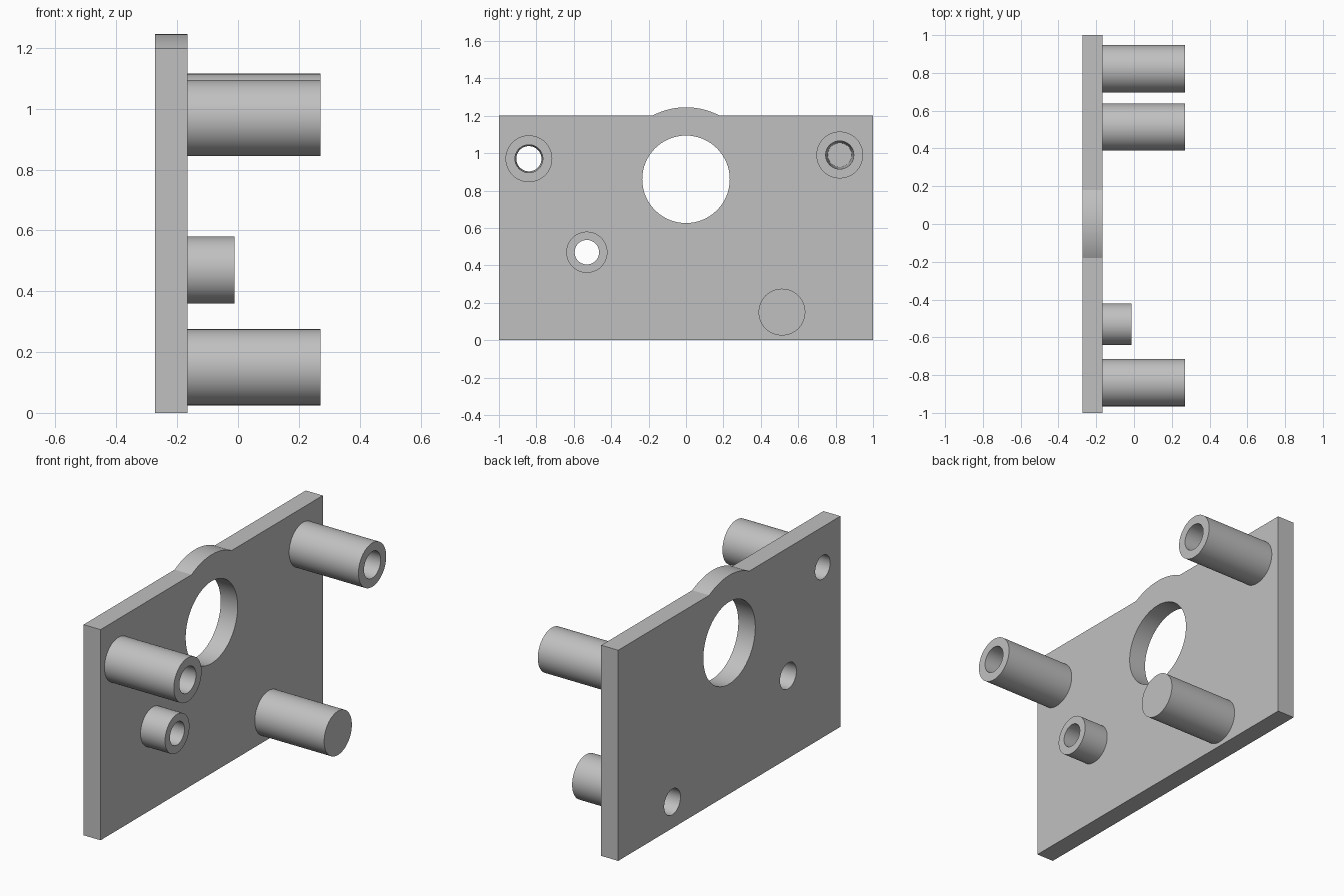
import bpy
import bmesh
import math
from mathutils import Matrix

cube = bpy.data.objects.get("Cube")
if cube:
    bpy.data.objects.remove(cube, do_unlink=True)

grey = bpy.data.materials.new("plain grey")
grey.use_nodes = True
colour = (0.53, 0.53, 0.53, 1)
grey.diffuse_color = colour
grey.node_tree.nodes["Principled BSDF"].inputs["Base Color"].default_value = colour

BACK, FACE, TIP = -0.273, -0.166, 0.271
HEIGHT = 1.2
OVER = 0.03  # cutters overshoot open ends


def add_object(name, bm):
    mesh = bpy.data.meshes.new(name)
    bmesh.ops.recalc_face_normals(bm, faces=bm.faces)
    bm.to_mesh(mesh)
    bm.free()
    mesh.materials.append(grey)
    obj = bpy.data.objects.new(name, mesh)
    bpy.context.collection.objects.link(obj)
    return obj


def rod(name, y, z, x0, x1, r0, r1=None):
    """Cylinder or cone along x, radius r0 at x0 and r1 at x1."""
    bm = bmesh.new()
    place = Matrix.Translation(((x0 + x1) / 2, y, z)) @ Matrix.Rotation(math.pi / 2, 4, "Y")
    bmesh.ops.create_cone(bm, cap_ends=True, segments=64, radius1=r0,
                          radius2=r1 or r0, depth=x1 - x0, matrix=place)
    return add_object(name, bm)


def cut(obj, cutter):
    mod = obj.modifiers.new("bore", "BOOLEAN")
    mod.operation = "DIFFERENCE"
    mod.solver = "EXACT"
    mod.object = cutter
    bpy.context.view_layer.objects.active = obj
    bpy.ops.object.modifier_apply(modifier=mod.name)


# Plate outline with an arched rise concentric with the big hole
hole_z, arch_r = 0.86, 0.385
half_angle = math.acos((HEIGHT - hole_z) / arch_r)
outline = [(-1, 0), (1, 0), (1, HEIGHT)]
for i in range(25):
    a = half_angle * (1 - i / 12)
    outline.append((arch_r * math.sin(a), hole_z + arch_r * math.cos(a)))
outline.append((-1, HEIGHT))

bm = bmesh.new()
face = bm.faces.new([bm.verts.new((BACK, y, z)) for y, z in outline])
extruded = bmesh.ops.extrude_face_region(bm, geom=[face])["geom"]
bmesh.ops.translate(bm, vec=(FACE - BACK, 0, 0),
                    verts=[v for v in extruded if isinstance(v, bmesh.types.BMVert)])
plate = add_object("plate", bm)

cutter = rod("hole_cutter", 0, hole_z, BACK - OVER, FACE + OVER, 0.234)
cut(plate, cutter)
bpy.data.objects.remove(cutter, do_unlink=True)

# Posts: name, y, z, tip x, radius, bore start, bore end, bore radii, pierces plate
posts = [
    ("upper_front_post", -0.84, 0.97, TIP, 0.125, BACK - OVER, TIP + OVER, 0.067, 0.075, True),
    ("upper_rear_post", 0.822, 0.99, TIP, 0.125, -0.15, TIP + OVER, 0.064, 0.076, False),
    ("lower_rear_post", 0.513, 0.15, TIP, 0.125, BACK - OVER, 0.16, 0.074, 0.064, True),
    ("short_post", -0.53, 0.47, -0.012, 0.11, BACK - OVER, OVER, 0.075, 0.064, True),
]
parts = [plate]
for name, y, z, tip, radius, b0, b1, r0, r1, pierces in posts:
    post = rod(name, y, z, FACE, tip, radius)
    cutter = rod("bore_cutter", y, z, b0, b1, r0, r1)
    cut(post, cutter)
    if pierces:
        cut(plate, cutter)
    bpy.data.objects.remove(cutter, do_unlink=True)
    parts.append(post)

# Smooth round walls, crisp rims
bpy.ops.object.select_all(action="DESELECT")
for obj in parts:
    obj.select_set(True)
bpy.context.view_layer.objects.active = plate
bpy.ops.object.shade_smooth_by_angle(angle=math.radians(25))
